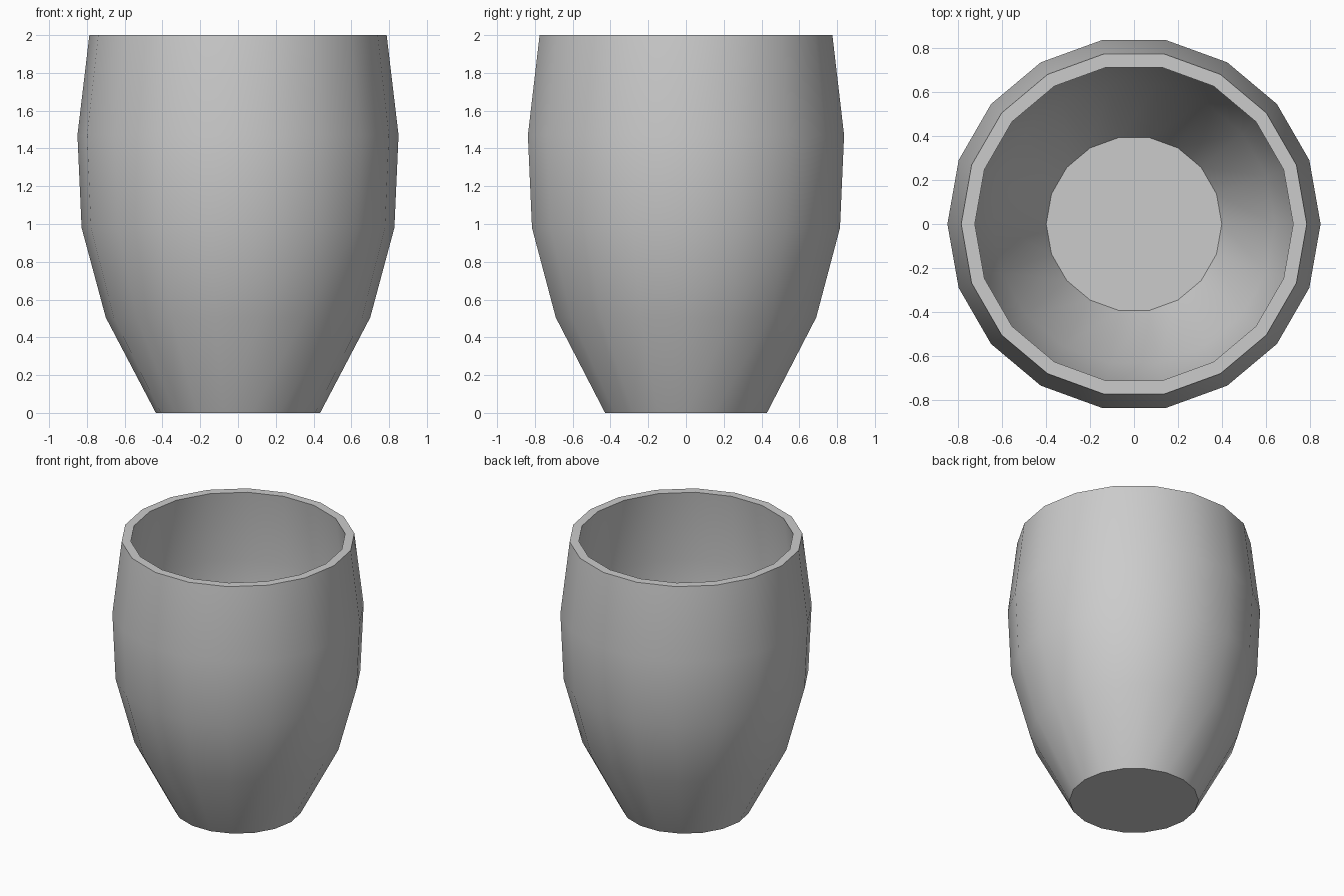
import bpy, bmesh, math

default = bpy.data.objects.get("Cube")
if default:
    bpy.data.objects.remove(default, do_unlink=True)

SIDES = 18

# Outer wall from the base up, over the rim, inner wall down to the floor
PROFILE = [(0.435, 0), (0.70, 0.505), (0.828, 0.98), (0.85, 1.47), (0.787, 2),
           (0.725, 2), (0.789, 1.47), (0.767, 0.99), (0.643, 0.525), (0.40, 0.06)]


def ring(bm, radius, z):
    step = math.tau / SIDES
    return [bm.verts.new((radius * math.cos(i * step), radius * math.sin(i * step), z))
            for i in range(SIDES)]


# Revolve the profile into a closed cup
bm = bmesh.new()
rings = [ring(bm, r, z) for r, z in PROFILE]
for low, high in zip(rings, rings[1:]):
    for i in range(SIDES):
        j = (i + 1) % SIDES
        bm.faces.new((low[i], low[j], high[j], high[i]))

# Base underside and inner floor
bm.faces.new(rings[0][::-1])
bm.faces.new(rings[-1])
bmesh.ops.recalc_face_normals(bm, faces=bm.faces)

mesh = bpy.data.meshes.new("cup")
bm.to_mesh(mesh)
bm.free()
cup = bpy.data.objects.new("cup", mesh)
bpy.context.collection.objects.link(cup)

# Plain grey material
grey = bpy.data.materials.new("grey")
grey.use_nodes = True
colour = (0.6, 0.6, 0.6, 1)
grey.diffuse_color = colour
grey.node_tree.nodes["Principled BSDF"].inputs["Base Color"].default_value = colour
mesh.materials.append(grey)

# Rounded walls with crisp rim, base and floor edges
bpy.ops.object.select_all(action="DESELECT")
cup.select_set(True)
bpy.context.view_layer.objects.active = cup
bpy.ops.object.shade_smooth_by_angle(angle=math.radians(30))
